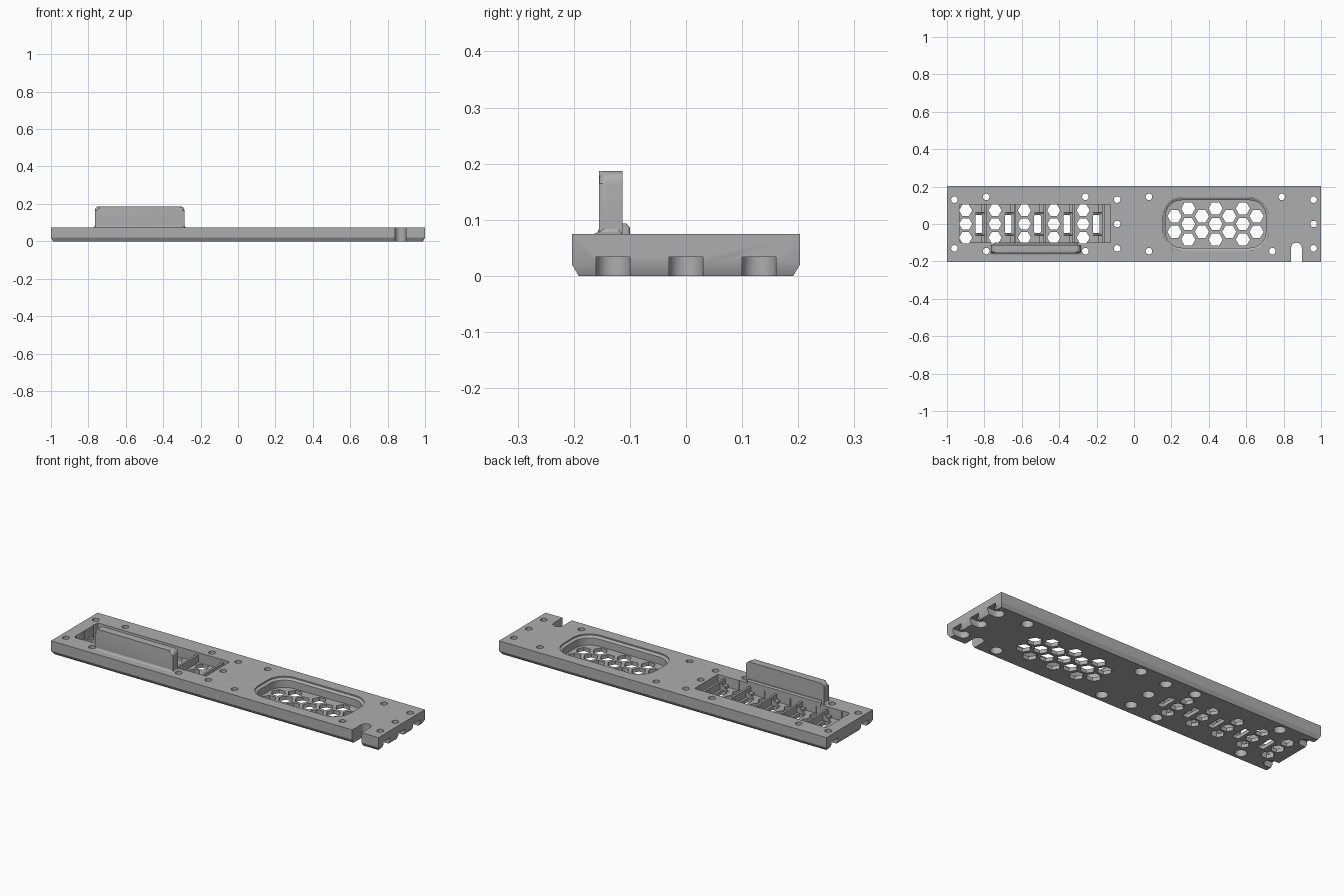
import bpy, bmesh, math
from mathutils import Matrix

old = bpy.data.objects.get("Cube")
if old:
    bpy.data.objects.remove(old, do_unlink=True)

grey = bpy.data.materials.new("plain grey")
grey.use_nodes = True
GREY = (0.42, 0.42, 0.42, 1)
grey.diffuse_color = GREY
grey.node_tree.nodes["Principled BSDF"].inputs["Base Color"].default_value = GREY

TOP, FLOOR = 0.075, 0.02


def make(name, bm):
    bmesh.ops.recalc_face_normals(bm, faces=bm.faces)
    me = bpy.data.meshes.new(name)
    bm.to_mesh(me)
    bm.free()
    me.materials.append(grey)
    ob = bpy.data.objects.new(name, me)
    bpy.context.collection.objects.link(ob)
    return ob


def ring(x, y, r, n, turn=0):
    return [(x + r * math.cos(turn + 2 * math.pi * i / n),
             y + r * math.sin(turn + 2 * math.pi * i / n)) for i in range(n)]


def rounded(x0, x1, y0, y1, r, n=8):
    pts = []
    corners = [(x1 - r, y1 - r), (x0 + r, y1 - r), (x0 + r, y0 + r), (x1 - r, y0 + r)]
    for q, (cx, cy) in enumerate(corners):
        for i in range(n + 1):
            a = math.pi / 2 * (q + i / n)
            pts.append((cx + r * math.cos(a), cy + r * math.sin(a)))
    return pts


def loft(bm, layers):
    """Closed solid through (outline, height) layers."""
    loops = [[bm.verts.new((x, y, z)) for x, y in pts] for pts, z in layers]
    for a, b in zip(loops, loops[1:]):
        for i in range(len(a)):
            j = (i + 1) % len(a)
            bm.faces.new((a[i], a[j], b[j], b[i]))
    bm.faces.new(loops[0][::-1])
    bm.faces.new(loops[-1])


def prism(bm, pts, z0=-0.05, z1=0.2):
    loft(bm, [(pts, z0), (pts, z1)])


def cut(ob, bm):
    cutter = make("cutter", bm)
    cutter.hide_render = True
    mod = ob.modifiers.new("cut", 'BOOLEAN')
    mod.operation, mod.solver, mod.object = 'DIFFERENCE', 'EXACT', cutter
    bpy.context.view_layer.update()
    deps = bpy.context.evaluated_depsgraph_get()
    me = bpy.data.meshes.new_from_object(ob.evaluated_get(deps))
    ob.modifiers.clear()
    ob.data = me
    bpy.data.objects.remove(cutter, do_unlink=True)


def rect(x, y):
    return [(-x, -y), (x, -y), (x, y), (-x, y)]


# Panel body with chamfered underside
bm = bmesh.new()
loft(bm, [(rect(0.99, 0.191), 0), (rect(1, 0.203), 0.02), (rect(1, 0.203), TOP)])
panel = make("panel", bm)

# Two recesses: rounded grille bay with flared rim, square-cornered cell bay
bm = bmesh.new()
wall = rounded(0.168, 0.705, -0.127, 0.127, 0.085)
lip = rounded(0.154, 0.719, -0.141, 0.141, 0.099)
loft(bm, [(wall, FLOOR), (wall, 0.06), (lip, 0.068), (lip, 0.2)])
prism(bm, rounded(-0.93, -0.125, -0.1, 0.105, 0.004, 2), FLOOR)
cut(panel, bm)

# Through openings: grille hexagons, cell hexagons and slots, edge slot, screw holes
cells = [-0.9 + 0.157 * i for i in range(5)]
screws = [(s * 0.96, t * 0.13) for s in (-1, 1) for t in (-1, 1)]
screws += [(x, t * 0.145) for x in (-0.79, -0.26, 0.08) for t in (-1, 1)]
screws += [(-0.09, -0.13), (-0.09, 0), (-0.09, 0.13), (0.96, 0), (0.79, 0.145), (0.74, -0.145)]
bm = bmesh.new()
for col in range(7):
    for y in ((-0.0415, 0.0415) if col % 2 == 0 else (-0.083, 0, 0.083)):
        prism(bm, ring(0.217 + 0.073 * col, y, 0.038, 6))
for x in cells:
    for y in (-0.073, 0, 0.073):
        prism(bm, ring(x, y, 0.035, 6))
    prism(bm, rounded(x + 0.052, x + 0.088, -0.048, 0.048, 0.008, 3))
prism(bm, rounded(0.84, 0.897, -0.3, -0.1, 0.028))
for x, y in screws:
    prism(bm, ring(x, y, 0.0175, 24))
cut(panel, bm)

# Screw-head counterbores underneath; those at the ends open outwards
bm = bmesh.new()
for x, y in screws:
    if abs(x) > 0.9:
        x0, x1 = (0.93, 1.1) if x > 0 else (-1.1, -0.93)
        prism(bm, rounded(x0, x1, y - 0.03, y + 0.03, 0.029), -0.05, 0.034)
    else:
        prism(bm, ring(x, y, 0.03, 24), -0.05, 0.034)
cut(panel, bm)

# Cell dividers with sloping gussets
bm = bmesh.new()
for x in cells:
    r = x + 0.101
    prism(bm, [(r, -0.1), (r + 0.012, -0.1), (r + 0.012, 0.105), (r, 0.105)], 0.018, 0.062)
    for y0, y1 in ((-0.1, -0.053), (0.053, 0.105)):
        prism(bm, [(r - 0.02, y0), (r + 0.001, y0), (r + 0.001, y1), (r - 0.02, y1)], 0.018, 0.034)
        brace = [(r - 0.05, 0.018), (r + 0.001, 0.018), (r + 0.001, 0.06)]
        yb = y1 - 0.008 if y0 < 0 else y0
        ends = [[bm.verts.new((px, y, pz)) for px, pz in brace] for y in (yb, yb + 0.008)]
        bm.faces.new(ends[0])
        bm.faces.new(ends[1][::-1])
        for i in range(3):
            j = (i + 1) % 3
            bm.faces.new((ends[0][i], ends[0][j], ends[1][j], ends[1][i]))
make("cell_dividers", bm)


# Upright grip, drawn as an outline in x-z and thickened along y
def upright(name, outline, y0, y1, soft):
    bm = bmesh.new()
    prism(bm, outline, -y1, -y0)
    edges = [e for e in bm.edges if all(abs(v.co.z + y0) < 1e-5 for v in e.verts)]
    bmesh.ops.bevel(bm, geom=edges, offset=soft, segments=5, profile=0.5, affect='EDGES')
    bm.transform(Matrix.Rotation(math.pi / 2, 4, 'X'))
    return make(name, bm)


grip = upright("grip", rounded(-0.765, -0.287, 0.03, 0.187, 0.022), -0.155, -0.113, 0.015)

# Small rounded ledge behind the grip and flared foot around it
bm = bmesh.new()
a, b = (rounded(-0.75, -0.302, -0.12, y, 0.006) for y in (-0.1, -0.106))
loft(bm, [(a, 0.06), (a, 0.086), (b, 0.093)])
ledge = make("grip_ledge", bm)
bm = bmesh.new()
layers = [(rounded(-0.765 - g, -0.287 + g, -0.155 - g, -0.113, 0.012), z)
          for g, z in ((0.008, 0.074), (0.008, TOP), (0.003, 0.078), (0, 0.084))]
loft(bm, layers)
foot = make("grip_foot", bm)

# Smooth the curved walls, keep hard edges crisp
for ob in (panel, grip, ledge, foot):
    bpy.ops.object.select_all(action='DESELECT')
    ob.select_set(True)
    bpy.context.view_layer.objects.active = ob
    bpy.ops.object.shade_smooth_by_angle(angle=math.radians(30))
